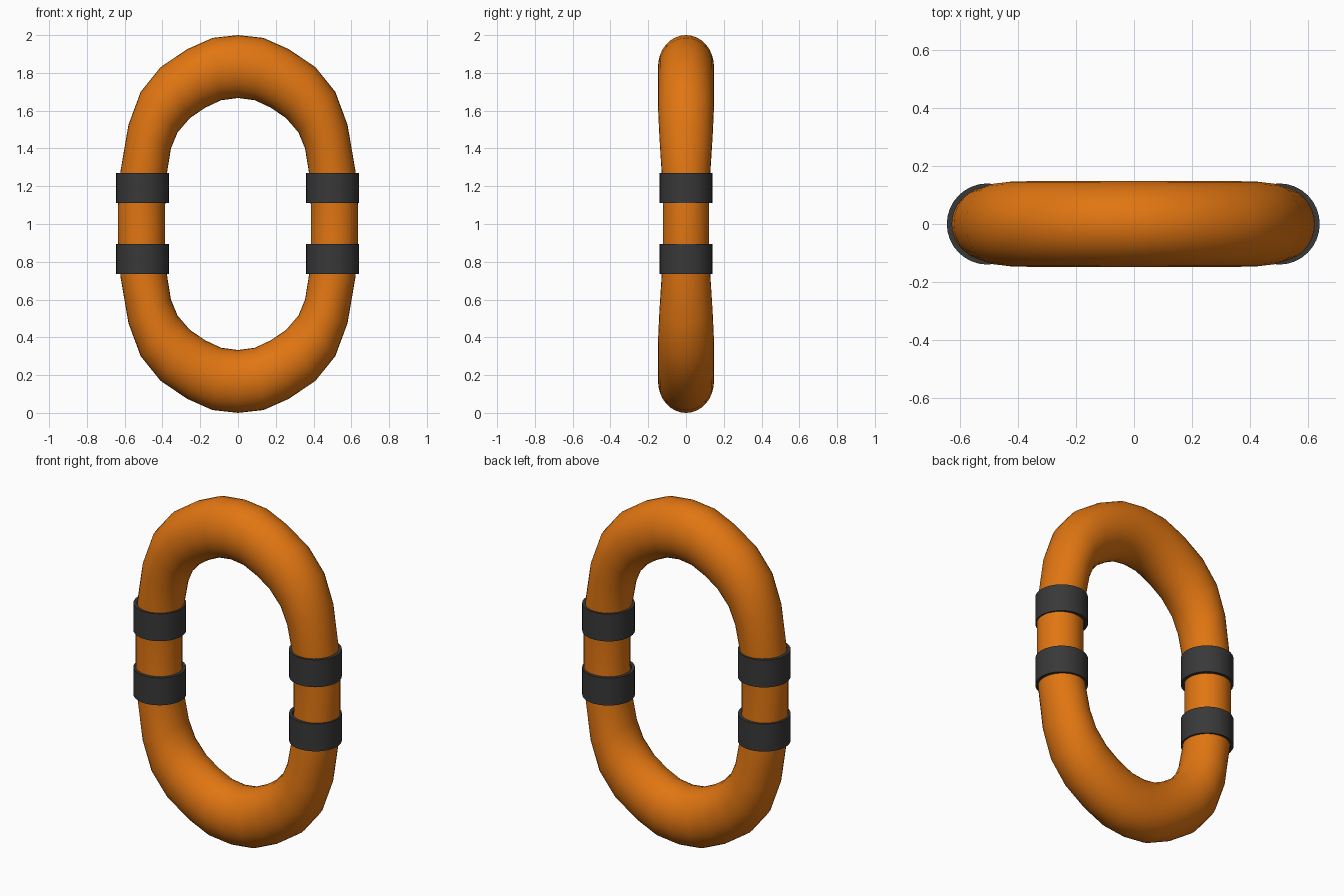
import bpy, bmesh
from math import sin, cos, tau

if "Cube" in bpy.data.objects:
    bpy.data.objects.remove(bpy.data.objects["Cube"])


def material(name, rgb, rough):
    mat = bpy.data.materials.new(name)
    mat.use_nodes = True
    mat.diffuse_color = (*rgb, 1)
    bsdf = mat.node_tree.nodes["Principled BSDF"]
    bsdf.inputs["Base Color"].default_value = (*rgb, 1)
    bsdf.inputs["Roughness"].default_value = rough
    return mat


orange = material("orange", (0.75, 0.18, 0.006), 0.6)
charcoal = material("charcoal", (0.04, 0.04, 0.04), 0.6)


def finish(bm, name, mat, angle):
    bmesh.ops.recalc_face_normals(bm, faces=bm.faces)
    mesh = bpy.data.meshes.new(name)
    bm.to_mesh(mesh)
    bm.free()
    mesh.materials.append(mat)
    obj = bpy.data.objects.new(name, mesh)
    bpy.context.collection.objects.link(obj)
    bpy.ops.object.select_all(action="DESELECT")
    obj.select_set(True)
    bpy.context.view_layer.objects.active = obj
    bpy.ops.object.shade_smooth_by_angle(angle=angle)
    return obj


# Quarter of the loop: outer x, z (above centre), inner x, z, half depth
QUARTER = [
    (0.0, 1.0, 0.0, 0.667, 0.148),
    (0.135, 0.985, 0.09, 0.655, 0.148),
    (0.27, 0.925, 0.175, 0.615, 0.148),
    (0.41, 0.83, 0.255, 0.56, 0.148),
    (0.515, 0.70, 0.32, 0.485, 0.147),
    (0.58, 0.525, 0.355, 0.40, 0.141),
    (0.622, 0.28, 0.376, 0.27, 0.129),
    (0.636, 0.09, 0.386, 0.09, 0.122),
]


def mirrored(row, sx, sz):
    return (row[0] * sx, row[1] * sz, row[2] * sx, row[3] * sz, row[4])


stations = [mirrored(r, 1, 1) for r in QUARTER]
stations += [mirrored(r, 1, -1) for r in reversed(QUARTER)]
stations += [mirrored(r, -1, -1) for r in QUARTER[1:]]
stations += [mirrored(r, -1, 1) for r in reversed(QUARTER[1:])]

# Loop body: elliptical sections joined into a closed ring
SIDES = 32
bm = bmesh.new()
rings = []
for ox, oz, ix, iz, depth in stations:
    ring = []
    for k in range(SIDES):
        a = tau * k / SIDES
        t = (1 - cos(a)) / 2
        ring.append(bm.verts.new((ox + (ix - ox) * t, depth * sin(a),
                                  1 + oz + (iz - oz) * t)))
    rings.append(ring)
for i, ring in enumerate(rings):
    after = rings[(i + 1) % len(rings)]
    for k in range(SIDES):
        n = (k + 1) % SIDES
        bm.faces.new((ring[k], ring[n], after[n], after[k]))
finish(bm, "loop_body", orange, 1.0)


# Grip bands: short hollow sleeves around the straight sides
def band(name, x, z, height=0.16, outer=0.14, inner=0.122):
    bm = bmesh.new()
    profile = [(outer, -1), (outer, 1), (inner, 1), (inner, -1)]
    count = 32
    cols = [[bm.verts.new((x + r * cos(tau * i / count),
                           r * sin(tau * i / count),
                           z + s * height / 2)) for r, s in profile]
            for i in range(count)]
    for i, col in enumerate(cols):
        after = cols[(i + 1) % count]
        for j in range(4):
            n = (j + 1) % 4
            bm.faces.new((col[j], after[j], after[n], col[n]))
    finish(bm, name, charcoal, 0.6)


for side, x in (("left", 0.501), ("right", -0.506)):
    for level, z in (("upper", 1.19), ("lower", 0.815)):
        band(f"{side}_{level}_band", x, z)
